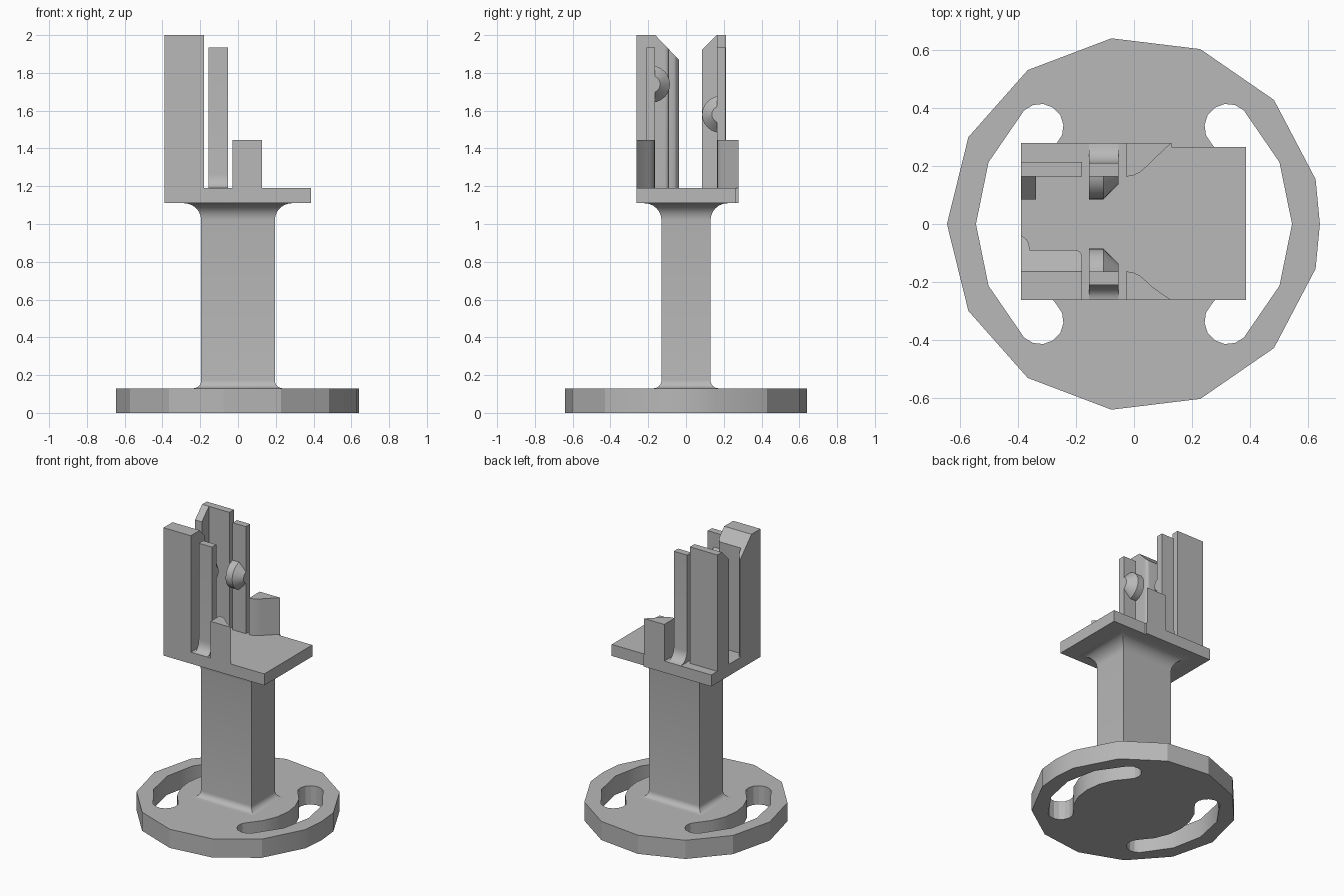
import bpy, bmesh
from math import cos, sin, pi, radians
from mathutils import Vector

if "Cube" in bpy.data.objects:
    bpy.data.objects.remove(bpy.data.objects["Cube"])

grey = bpy.data.materials.new("plain_grey")
grey.use_nodes = True
grey.diffuse_color = (0.48, 0.48, 0.48, 1)
grey.node_tree.nodes["Principled BSDF"].inputs["Base Color"].default_value = grey.diffuse_color


def loft(name, rings, cut=None):
    """Skin matching rings of points, cap both ends, optionally slice off the outer side of a plane."""
    bm = bmesh.new()
    loops = [[bm.verts.new(p) for p in ring] for ring in rings]
    n = len(loops[0])
    for a, b in zip(loops, loops[1:]):
        for i in range(n):
            j = (i + 1) % n
            bm.faces.new((a[i], a[j], b[j], b[i]))
    bm.faces.new(loops[0])
    bm.faces.new(loops[-1])
    if cut:
        res = bmesh.ops.bisect_plane(bm, geom=bm.verts[:] + bm.edges[:] + bm.faces[:],
                                     plane_co=cut[0], plane_no=cut[1], clear_outer=True)
        edges = [e for e in bm.edges if e.is_boundary]
        bmesh.ops.holes_fill(bm, edges=edges)
    bmesh.ops.recalc_face_normals(bm, faces=bm.faces)
    mesh = bpy.data.meshes.new(name)
    bm.to_mesh(mesh)
    bm.free()
    mesh.materials.append(grey)
    obj = bpy.data.objects.new(name, mesh)
    bpy.context.collection.objects.link(obj)
    return obj


def upright(name, outline, lo, hi, cut=None):
    return loft(name, [[(x, y, z) for x, y in outline] for z in (lo, hi)], cut)


def sideways(name, outline, lo, hi):
    return loft(name, [[(x, y, z) for y, z in outline] for x in (lo, hi)])


def box(name, x0, x1, y0, y1, z0, z1, cut=None):
    return upright(name, [(x0, y0), (x1, y0), (x1, y1), (x0, y1)], z0, z1, cut)


def arc(cx, cy, r, a0, a1, n):
    angles = [radians(a0 + (a1 - a0) * i / n) for i in range(n + 1)]
    return [(cx + r * cos(a), cy + r * sin(a)) for a in angles]


BASE_TOP, PLATE_LOW, FLOOR, TOP = 0.13, 1.11, 1.19, 2.0

# Round base with two curved slots
R = 0.645
step = 360 / 13
rim = arc(0, 0, R, step / 2, 360 - step / 2, 12) + [(0.641, 0)]
base = upright("base_disc", rim, 0, BASE_TOP)
MID, HALF, END = 0.465, 0.08, 46
ex, ey = MID * cos(radians(END)), MID * sin(radians(END))
slot = (arc(0, 0, MID + HALF, -END, END, 4)
        + arc(ex, ey, HALF, END, END + 180, 7)[1:]
        + arc(0, 0, MID - HALF, END, -END, 6)[1:]
        + arc(ex, -ey, HALF, 180 - END, 360 - END, 7)[1:-1])
for s in (1, -1):
    cutter = upright("slot_cutter", [(s * x, y) for x, y in slot], -0.1, 0.3)
    cutter.hide_render = True
    mod = base.modifiers.new("slot", 'BOOLEAN')
    mod.operation, mod.solver, mod.object = 'DIFFERENCE', 'EXACT', cutter
    bpy.context.view_layer.objects.active = base
    bpy.ops.object.modifier_apply(modifier=mod.name)
    bpy.data.objects.remove(cutter)

# Rectangular post, flared at both ends
low, high, n = 0.042, 0.09, 6
flare = [(low * (1 - sin(a)), BASE_TOP + low * (1 - cos(a)))
         for a in (pi / 2 * i / n for i in range(n + 1))]
flare += [(high * (1 - cos(a)), PLATE_LOW - high + high * sin(a))
          for a in (pi / 2 * i / n for i in range(n + 1))]
loft("post", [[(sx * (0.195 + o), sy * (0.13 + o), z)
               for sx, sy in ((-1, -1), (1, -1), (1, 1), (-1, 1))] for o, z in flare])

# Platform, slightly deeper behind the brackets
L, X, F, B = -0.39, 0.386, -0.262, 0.279
upright("platform", [(L, F), (X, F), (X, 0.265), (0.13, 0.265), (0.13, B), (L, B)],
        PLATE_LOW, FLOOR)

# Front tall wall with stop rib and sloped lead-in
wall = ([(L, F), (-0.18, F)] + arc(-0.203, -0.113, 0.023, 0, 90, 4)
        + [(-0.36, -0.09), (-0.362, -0.07), (-0.369, -0.055), (L, -0.038)])
upright("front_wall", wall, FLOOR, TOP, (Vector((0, -0.163, TOP)), Vector((0, 0.13, 0.125))))

# Rear tall wall and its rib
box("rear_wall", L, -0.18, 0.163, 0.213, FLOOR, TOP)
box("rear_rib", L, -0.338, 0.085, 0.163, FLOOR, TOP,
    (Vector((0, 0.163, TOP)), Vector((0, -1, 1))))

# Spring clips with coved feet and tapered nubs, and curved corner blocks
for name, s, edge, nub_z in (("front", -1, -F, 1.74), ("rear", 1, B, 1.58)):
    foot = edge - 0.21
    cove = [(s * (edge - foot * sin(a)), FLOOR + 0.075 * (1 - cos(a)))
            for a in (pi / 2 * i / 6 for i in range(7))]
    sideways(name + "_clip",
             [(s * 0.163, FLOOR)] + cove + [(s * 0.21, 1.935), (s * 0.163, 1.935)],
             -0.155, -0.053)
    rings = []
    for x, r in ((-0.155, 0.097), (-0.105, 0.097), (-0.053, 0.045)):
        pts = arc(0, nub_z, r, -90, 90, 12)
        rings.append([(x, s * (0.182 - u), z) for u, z in pts])
    loft(name + "_nub", rings)
    curve = [(0.06, 0.215), (0.04, 0.195), (0.02, 0.178), (0, 0.168), (-0.028, 0.163)]
    upright(name + "_corner_block",
            [(-0.028, s * edge), (0.128, s * edge)] + [(x, s * y) for x, y in curve],
            FLOOR, 1.445)

# Smooth the curved surfaces, keep hard edges
bpy.ops.object.select_all(action='DESELECT')
for obj in bpy.context.collection.objects:
    if obj.type == 'MESH':
        obj.select_set(True)
        bpy.context.view_layer.objects.active = obj
bpy.ops.object.shade_smooth_by_angle(angle=radians(25))
